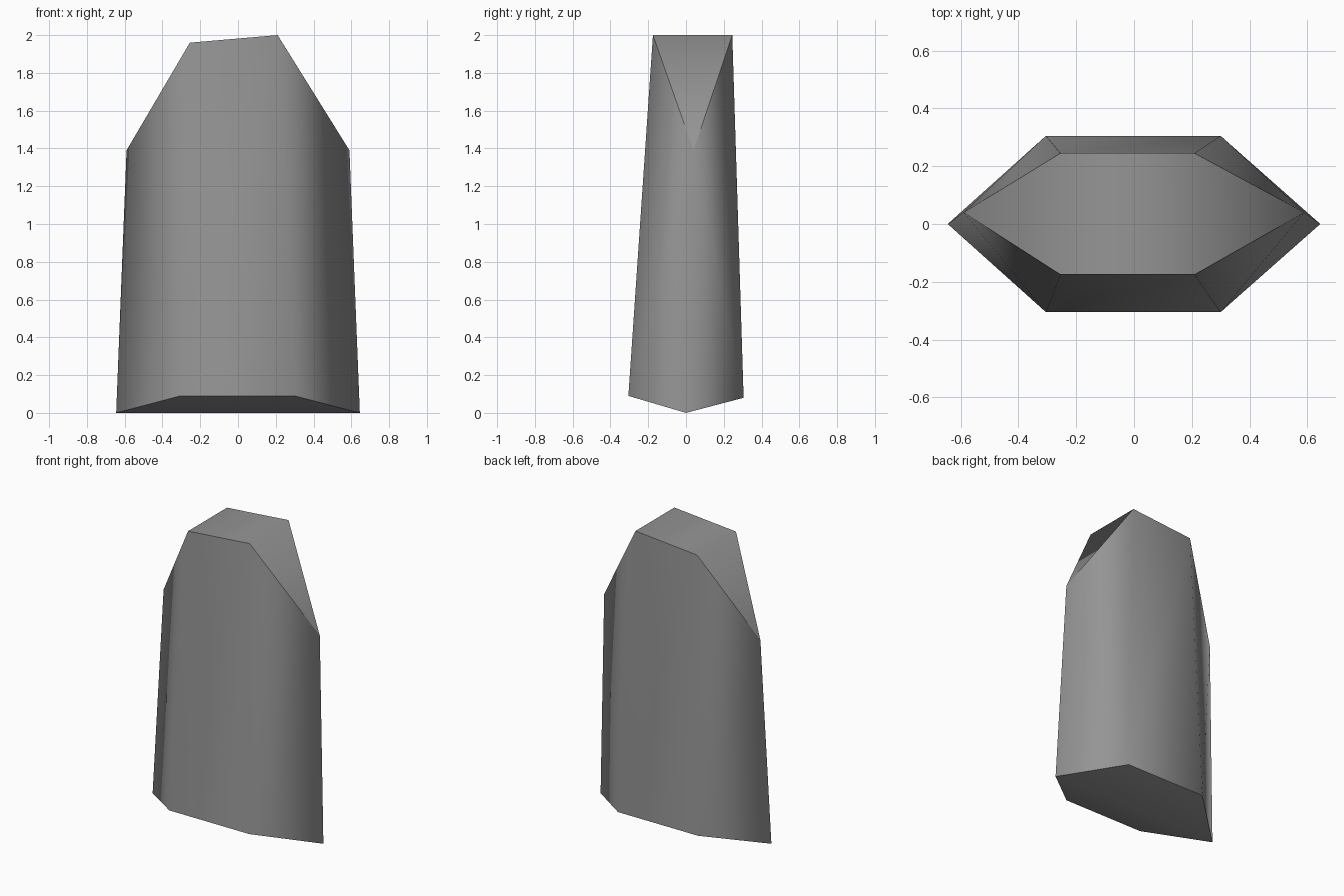
import bpy
import bmesh

cube = bpy.data.objects.get("Cube")
if cube:
    bpy.data.objects.remove(cube)

# Plain stone material
stone = bpy.data.materials.new("stone_grey")
stone.use_nodes = True
colour = (0.3, 0.3, 0.3, 1)
stone.diffuse_color = colour
stone.node_tree.nodes["Principled BSDF"].inputs["Base Color"].default_value = colour

# Six-sided outlines: left tip, back pair, right tip, front pair
base = [(0.645, 0, 0), (0.3, 0.305, 0.08), (-0.305, 0.305, 0.08),
        (-0.645, 0, 0), (-0.305, -0.305, 0.09), (0.3, -0.305, 0.09)]
crown = [(0.59, 0.04, 1.39), (0.21, 0.245, 2), (-0.255, 0.245, 1.96),
         (-0.59, 0.04, 1.39), (-0.255, -0.175, 1.96), (0.21, -0.175, 2)]

bm = bmesh.new()
low = [bm.verts.new(p) for p in base]
top = [bm.verts.new(p) for p in crown]

# Side walls, the slanted ones folded along their outward diagonal
for i in range(6):
    j = (i + 1) % 6
    if i in (0, 3):
        bm.faces.new((low[i], low[j], top[i]))
        bm.faces.new((low[j], top[j], top[i]))
    elif i in (2, 5):
        bm.faces.new((low[i], low[j], top[j]))
        bm.faces.new((low[i], top[j], top[i]))
    else:
        bm.faces.new((low[i], low[j], top[j], top[i]))

# Chamfered crown: two sloping ends and a flat middle
bm.faces.new((top[0], top[1], top[5]))
bm.faces.new((top[1], top[2], top[4], top[5]))
bm.faces.new((top[2], top[3], top[4]))

# Keeled underside
bm.faces.new((low[0], low[3], low[2], low[1]))
bm.faces.new((low[0], low[5], low[4], low[3]))
bmesh.ops.recalc_face_normals(bm, faces=bm.faces)

# Smooth faces with crisp rims
for face in bm.faces:
    face.smooth = True
for ring in (low, top):
    for i in range(6):
        bm.edges.get((ring[i], ring[(i + 1) % 6])).smooth = False

mesh = bpy.data.meshes.new("stone_block")
bm.to_mesh(mesh)
bm.free()
mesh.materials.append(stone)
block = bpy.data.objects.new("stone_block", mesh)
bpy.context.collection.objects.link(block)
